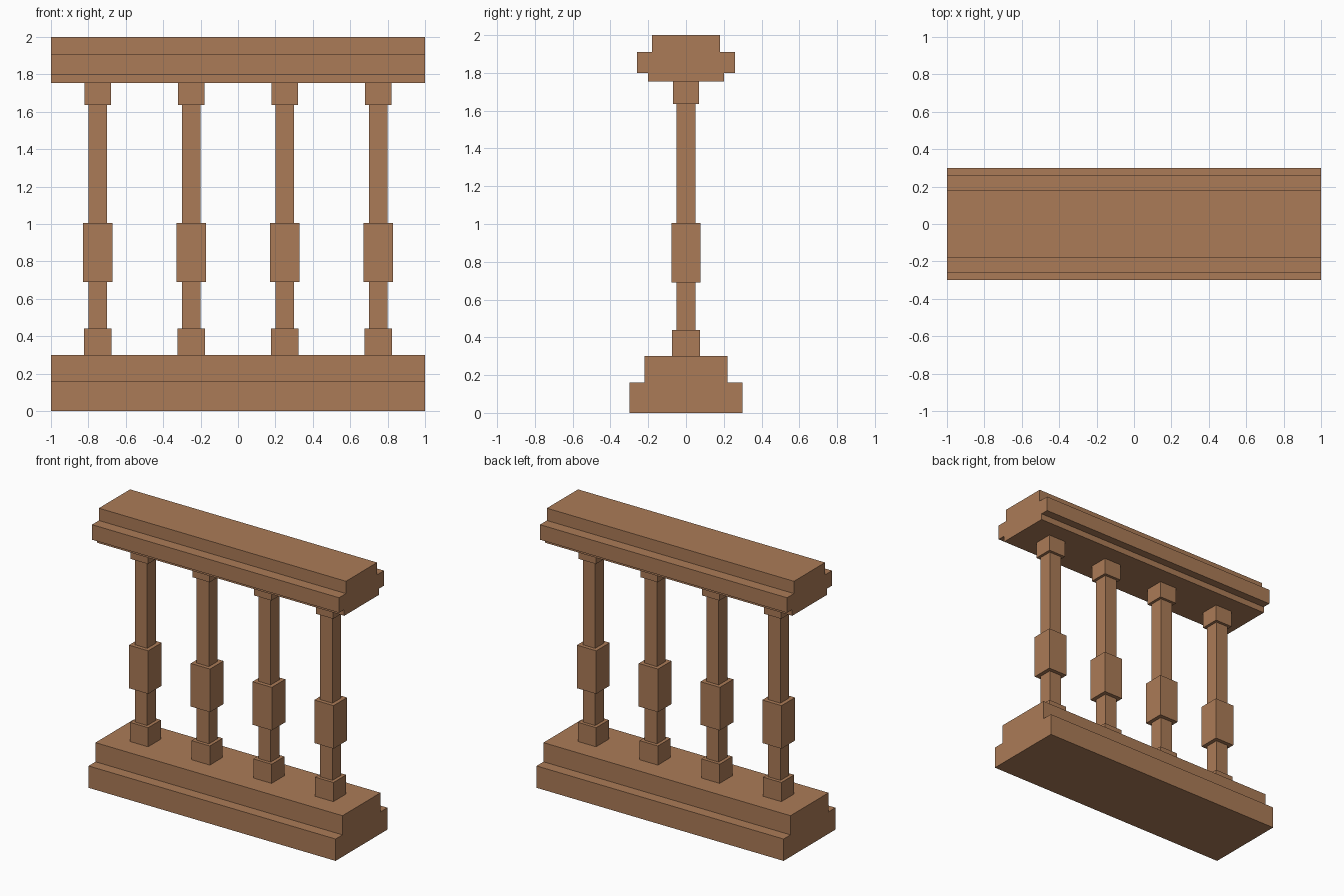
import bpy
import bmesh

cube = bpy.data.objects.get("Cube")
if cube:
    bpy.data.objects.remove(cube, do_unlink=True)

# Single warm brown colour
brown = bpy.data.materials.new("warm_brown")
brown.use_nodes = True
colour = (0.407, 0.198, 0.095, 1)
brown.diffuse_color = colour
bsdf = brown.node_tree.nodes["Principled BSDF"]
bsdf.inputs["Base Color"].default_value = colour
bsdf.inputs["Roughness"].default_value = 0.8


def finish(name, bm):
    bmesh.ops.recalc_face_normals(bm, faces=bm.faces)
    mesh = bpy.data.meshes.new(name)
    bm.to_mesh(mesh)
    bm.free()
    mesh.materials.append(brown)
    obj = bpy.data.objects.new(name, mesh)
    bpy.context.collection.objects.link(obj)
    return obj


def rail(name, steps, length=2.0):
    """Extrude a mirrored stepped profile of (half depth, height) along x."""
    outline = steps + [(-y, z) for y, z in reversed(steps)]
    bm = bmesh.new()
    face = bm.faces.new([bm.verts.new((-length / 2, y, z)) for y, z in outline])
    extruded = bmesh.ops.extrude_face_region(bm, geom=[face], use_keep_orig=True)
    verts = [v for v in extruded["geom"] if isinstance(v, bmesh.types.BMVert)]
    bmesh.ops.translate(bm, verts=verts, vec=(length, 0, 0))
    return finish(name, bm)


def square_post(name, profile):
    """Join square rings of (half width, height) into one closed post."""
    bm = bmesh.new()
    rings = [[bm.verts.new((sx * w, sy * w, z))
              for sx, sy in ((-1, -1), (1, -1), (1, 1), (-1, 1))]
             for w, z in profile]
    for low, high in zip(rings, rings[1:]):
        for i in range(4):
            j = (i + 1) % 4
            bm.faces.new((low[i], low[j], high[j], high[i]))
    bm.faces.new(rings[0])
    bm.faces.new(rings[-1])
    return finish(name, bm)


# Stepped plinth and moulded handrail
rail("base_plinth", [(0.30, 0), (0.30, 0.16), (0.22, 0.16), (0.22, 0.30)])
rail("handrail", [(0.20, 1.755), (0.20, 1.80), (0.26, 1.80),
                  (0.26, 1.91), (0.18, 1.91), (0.18, 2.0)])

# Balusters: foot, shaft, middle block, shaft, cap
foot, shaft, block, cap = 0.074, 0.05, 0.078, 0.07
profile = [(foot, 0.30), (foot, 0.44), (shaft, 0.44), (shaft, 0.69),
           (block, 0.69), (block, 1.005), (shaft, 1.005), (shaft, 1.635),
           (cap, 1.635), (cap, 1.755)]
for n in range(4):
    post = square_post(f"baluster_{n + 1}", profile)
    post.location.x = -0.75 + 0.5 * n
